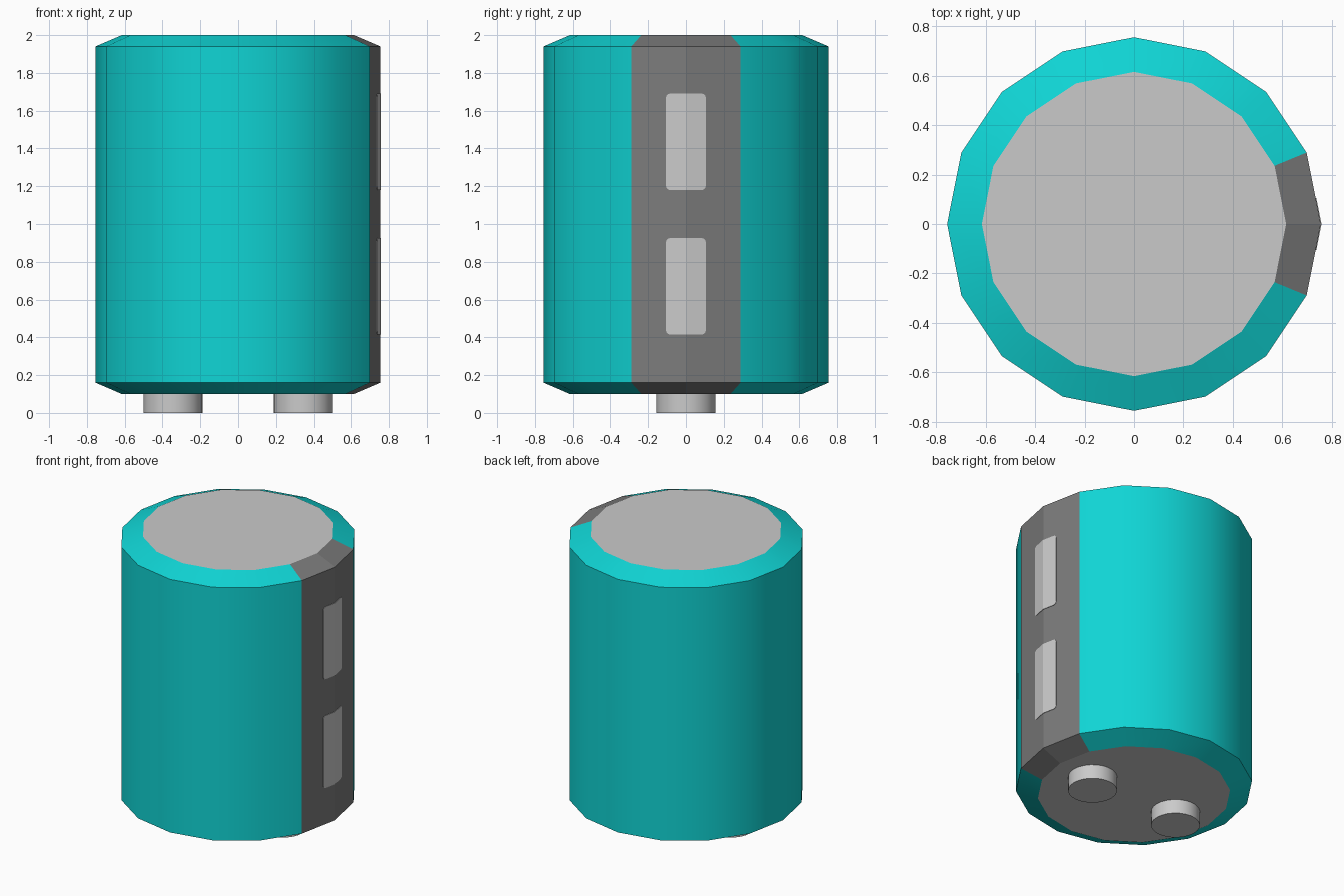
import bpy, bmesh, math

cube = bpy.data.objects.get("Cube")
if cube:
    bpy.data.objects.remove(cube, do_unlink=True)


def material(name, rgb):
    m = bpy.data.materials.new(name)
    m.use_nodes = True
    m.diffuse_color = (*rgb, 1)
    m.node_tree.nodes["Principled BSDF"].inputs["Base Color"].default_value = (*rgb, 1)
    return m


TEAL = material("teal", (0.005, 0.66, 0.66))
DARK = material("dark_grey", (0.2, 0.2, 0.2))
LIGHT = material("light_grey", (0.59, 0.59, 0.59))

SIDES, RADIUS, CAP_RADIUS = 16, 0.755, 0.615
STEP = 2 * math.pi / SIDES


def add_object(name, bm, mats):
    bmesh.ops.recalc_face_normals(bm, faces=bm.faces)
    mesh = bpy.data.meshes.new(name)
    bm.to_mesh(mesh)
    bm.free()
    for m in mats:
        mesh.materials.append(m)
    ob = bpy.data.objects.new(name, mesh)
    bpy.context.collection.objects.link(ob)
    return ob


# Can: lofted 16-sided profile with bevelled rims
bm = bmesh.new()
profile = [(CAP_RADIUS, 0.10), (RADIUS, 0.16), (RADIUS, 1.94), (CAP_RADIUS, 2.0)]
rings = [[bm.verts.new((r * math.cos(i * STEP), r * math.sin(i * STEP), z))
          for i in range(SIDES)] for r, z in profile]
for low, high in zip(rings, rings[1:]):
    for i in range(SIDES):
        j = (i + 1) % SIDES
        f = bm.faces.new((low[i], low[j], high[j], high[i]))
        f.smooth = True
        # The two sectors facing +x form the stripe
        if i in (0, SIDES - 1):
            f.material_index = 1
            f.smooth = False
for ring in (rings[0], rings[-1]):
    bm.faces.new(ring).material_index = 2
# Sharp edges around the rims and beside the stripe
for e in bm.edges:
    a, b = e.verts
    level = abs(a.co.z - b.co.z) < 1e-5
    border = len({f.material_index for f in e.link_faces}) > 1
    e.smooth = not (level or border)
add_object("can_body", bm, [TEAL, DARK, LIGHT])


# Stripe marks: thin rounded plates folded over the stripe's middle ridge
def stripe_mark(name, z0, z1, half=0.105, corner=0.02):
    arc = [k * math.pi / 6 for k in range(4)]
    outline = [(0, z0)]
    outline += [(half - corner + corner * math.sin(a), z0 + corner - corner * math.cos(a)) for a in arc]
    outline += [(half - corner + corner * math.cos(a), z1 - corner + corner * math.sin(a)) for a in arc]
    outline += [(0, z1)]
    bm = bmesh.new()
    for s in (1, -1):
        pts = [bm.verts.new((RADIUS + 0.003 - y * math.tan(STEP / 2), s * y, z)) for y, z in outline]
        bm.faces.new(pts if s > 0 else pts[::-1])
    bmesh.ops.remove_doubles(bm, verts=bm.verts, dist=1e-5)
    ob = add_object(name, bm, [LIGHT])
    if ob.data.polygons[0].normal.x < 0:
        ob.data.flip_normals()
    mod = ob.modifiers.new("thickness", "SOLIDIFY")
    mod.thickness = 0.006
    mod.offset = -1


stripe_mark("lower_stripe_mark", 0.415, 0.925)
stripe_mark("upper_stripe_mark", 1.18, 1.69)

# Two short round legs
for side, x in (("left", 0.345), ("right", -0.345)):
    bpy.ops.mesh.primitive_cylinder_add(vertices=24, radius=0.156, depth=0.11, location=(x, 0, 0.055))
    leg = bpy.context.object
    leg.name = side + "_leg"
    leg.data.materials.append(LIGHT)
    bpy.ops.object.shade_smooth_by_angle(angle=math.radians(30))
